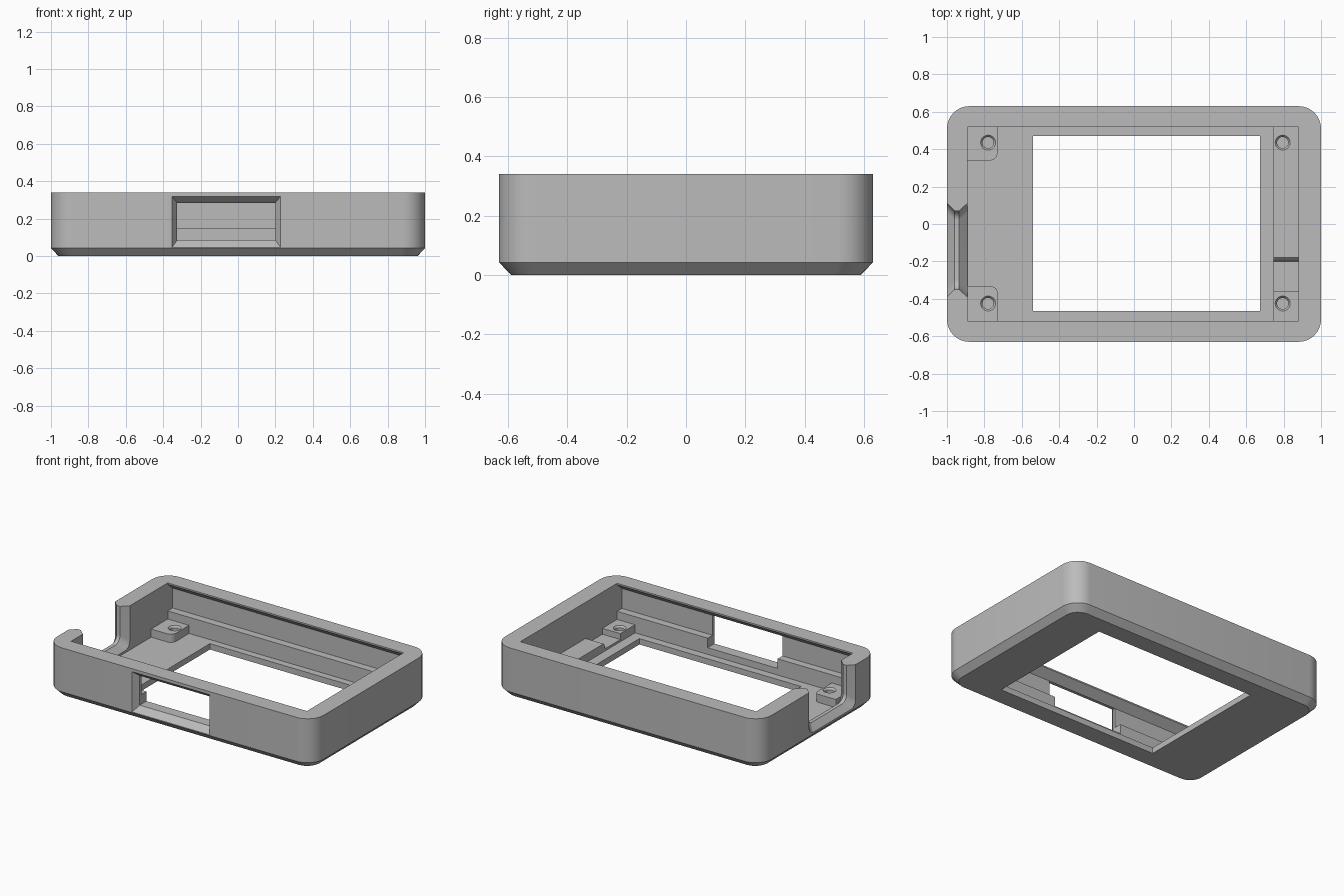
import bpy, bmesh, math

cube = bpy.data.objects.get("Cube")
if cube:
    bpy.data.objects.remove(cube, do_unlink=True)

grey = bpy.data.materials.new("plain grey")
grey.use_nodes = True
grey.diffuse_color = (0.5, 0.5, 0.5, 1)
grey.node_tree.nodes["Principled BSDF"].inputs["Base Color"].default_value = (0.5, 0.5, 0.5, 1)

H, FLOOR, PAD = 0.34, 0.04, 0.095
WX0, WX1, WY = -0.89, 0.88, 0.518      # inner cavity


def loft(name, sections):
    """Closed solid through matching rings of 3D points."""
    bm = bmesh.new()
    rings = [[bm.verts.new(p) for p in s] for s in sections]
    n = len(rings[0])
    for a, b in zip(rings, rings[1:]):
        for i in range(n):
            j = (i + 1) % n
            bm.faces.new((a[i], a[j], b[j], b[i]))
    bm.faces.new(rings[0][::-1])
    bm.faces.new(rings[-1])
    bmesh.ops.recalc_face_normals(bm, faces=bm.faces)
    mesh = bpy.data.meshes.new(name)
    bm.to_mesh(mesh)
    bm.free()
    mesh.materials.append(grey)
    ob = bpy.data.objects.new(name, mesh)
    bpy.context.collection.objects.link(ob)
    return ob


def rounded(x0, x1, y0, y1, radii, seg=8):
    """Rectangle outline; radii start at the +x +y corner, anticlockwise."""
    pts = []
    corners = [(x1, y1, -1, -1), (x0, y1, 1, -1), (x0, y0, 1, 1), (x1, y0, -1, 1)]
    for k, ((x, y, sx, sy), r) in enumerate(zip(corners, radii)):
        if r == 0:
            pts.append((x, y))
            continue
        for i in range(seg + 1):
            a = math.pi / 2 * (k + i / seg)
            pts.append((x + sx * r + r * math.cos(a), y + sy * r + r * math.sin(a)))
    return pts


def at_z(pts, z):
    return [(x, y, z) for x, y in pts]


def box(name, x0, x1, y0, y1, z0, z1):
    flat = rounded(x0, x1, y0, y1, [0] * 4)
    return loft(name, [at_z(flat, z0), at_z(flat, z1)])


def along_x(name, yz, x0, x1):
    return loft(name, [[(x, y, z) for y, z in yz] for x in (x0, x1)])


def cut(ob, cutter):
    mod = ob.modifiers.new("cut", "BOOLEAN")
    mod.operation, mod.solver, mod.object = "DIFFERENCE", "EXACT", cutter
    bpy.context.view_layer.update()
    deps = bpy.context.evaluated_depsgraph_get()
    mesh = bpy.data.meshes.new_from_object(ob.evaluated_get(deps))
    ob.modifiers.clear()
    ob.data = mesh
    bpy.data.objects.remove(cutter, do_unlink=True)


# Outer shell with rounded corners and a chamfered underside
low = rounded(-0.96, 0.96, -0.59, 0.59, [0.09] * 4)
full = rounded(-1, 1, -0.63, 0.63, [0.12] * 4)
shell = loft("case_shell", [at_z(low, 0), at_z(full, 0.042), at_z(full, H)])

# Cavity and display window
cut(shell, box("cavity", WX0, WX1, -WY, WY, FLOOR, 1))
cut(shell, box("window", -0.54, 0.675, -0.465, 0.47, -1, 0.2))

# Grooves under a sloped lip, leaving a ledge on both long walls
for s in (-1, 1):
    groove = [(s * y, z) for y, z in
              ((0.45, 0.15), (0.57, 0.15), (0.57, 0.285), (WY, 0.33), (0.45, 0.33))]
    cut(shell, along_x("groove", groove, WX0, WX1))

# Front port with a flared mouth
sections = []
for y, x0, x1, z0, z1 in ((-0.64, -0.36, 0.235, 0.037, 0.328), (-0.59, -0.325, 0.2, 0.085, 0.285),
                          (-0.49, -0.325, 0.2, 0.085, 0.285)):
    sections.append([(x0, y, z0), (x1, y, z0), (x1, y, z1), (x0, y, z1)])
cut(shell, loft("front_port", sections))

# Side opening, waisted in the middle of the wall and open at the top
sections = []
for x, grow in ((-1.01, 0.05), (-0.96, 0), (-0.935, 0), (-0.88, 0.05)):
    ring = rounded(-0.35 - grow, 0.07 + grow, 0.095 - grow, 0.5, [0, 0, 0.05, 0.05])
    sections.append([(x, y, z) for y, z in ring])
cut(shell, loft("side_opening", sections))

# Screw pads on the floor
back_pad = loft("back_screw_pad", [at_z(rounded(WX0, -0.73, 0.34, WY, [0, 0, 0, 0.04]), z)
                                   for z in (0.03, PAD)])
front_pad = loft("front_screw_pad", [at_z(rounded(WX0, -0.73, -WY, -0.335, [0.03, 0, 0, 0]), z)
                                     for z in (0.03, PAD)])
rail = [(-WY, 0.03), (WY, 0.03), (WY, PAD), (-0.18, PAD), (-0.19, 0.085), (-0.2, 0.055),
        (-0.36, 0.055), (-0.36, PAD), (-WY, PAD)]
screw_rail = along_x("screw_rail", rail, 0.745, WX1)

# Blind countersunk screw holes
for ob, x, y in ((back_pad, -0.78, 0.435), (front_pad, -0.78, -0.425),
                 (screw_rail, 0.795, 0.435), (screw_rail, 0.795, -0.425)):
    sections = []
    for r, z in ((0.03, 0.045), (0.03, PAD - 0.012), (0.04, PAD), (0.04, 0.2)):
        sections.append([(x + r * math.cos(i * math.pi / 12), y + r * math.sin(i * math.pi / 12), z)
                         for i in range(24)])
    cut(ob, loft("screw_hole", sections))

# Smooth the rounded faces, keep edges crisp
for ob in (shell, back_pad, front_pad, screw_rail):
    bpy.ops.object.select_all(action="DESELECT")
    ob.select_set(True)
    bpy.context.view_layer.objects.active = ob
    bpy.ops.object.shade_smooth_by_angle(angle=math.radians(25))
